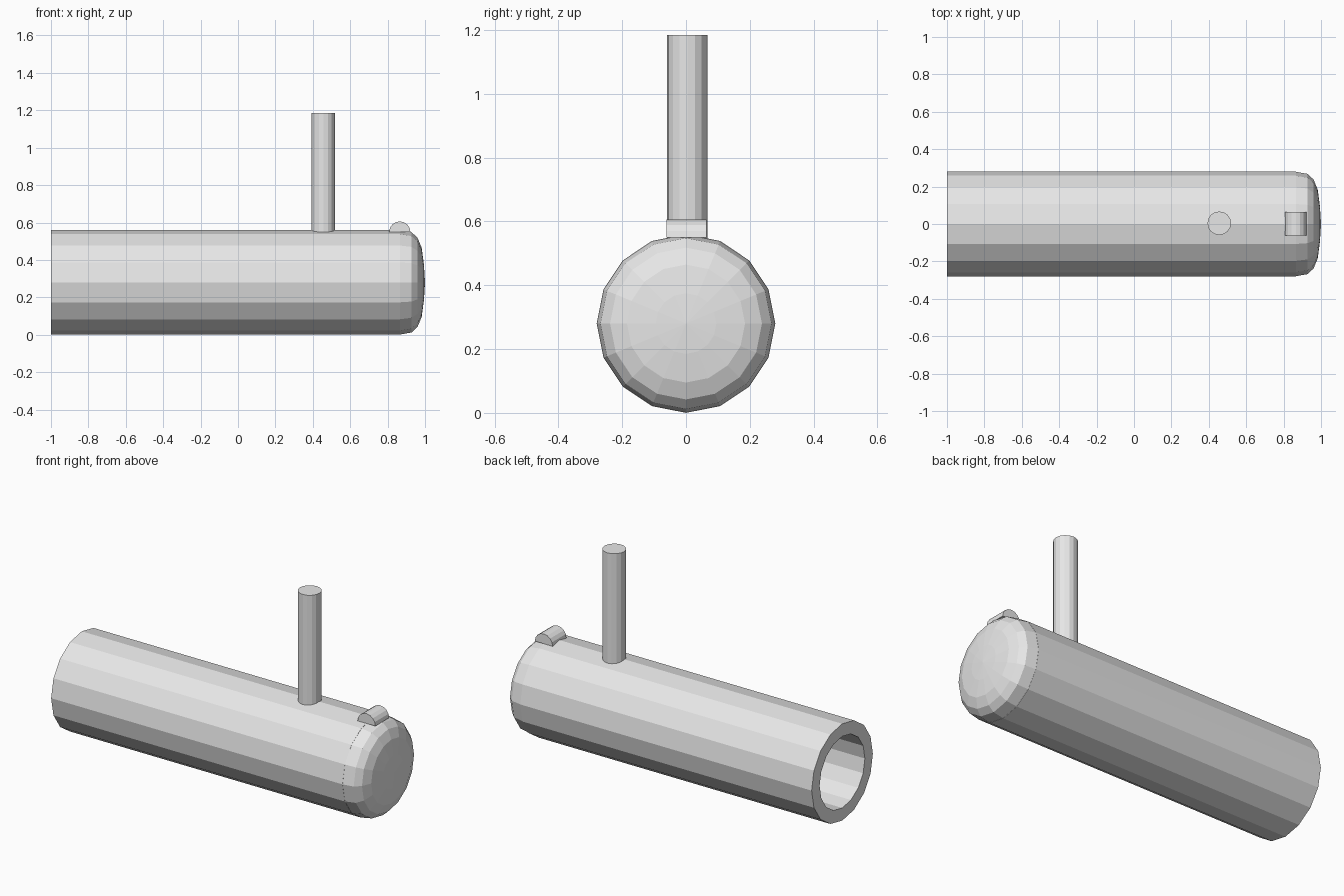
import bpy, bmesh, math
from mathutils import Vector

if "Cube" in bpy.data.objects:
    bpy.data.objects.remove(bpy.data.objects["Cube"])

SIDES = 16
RADIUS = 0.28      # tube radius, also the height of its axis
SEAM = 0.865       # where the end cap meets the tube

grey = bpy.data.materials.new("plain grey")
grey.diffuse_color = (0.8, 0.8, 0.8, 1)
grey.use_nodes = True
grey.node_tree.nodes["Principled BSDF"].inputs["Base Color"].default_value = grey.diffuse_color


def finish(name, bm):
    bmesh.ops.recalc_face_normals(bm, faces=bm.faces)
    mesh = bpy.data.meshes.new(name)
    bm.to_mesh(mesh)
    bm.free()
    mesh.materials.append(grey)
    obj = bpy.data.objects.new(name, mesh)
    bpy.context.collection.objects.link(obj)
    return obj


def ring(bm, x, r):
    """Circle of vertices around the tube axis."""
    steps = [2 * math.pi * i / SIDES for i in range(SIDES)]
    return [bm.verts.new((x, r * math.cos(a), RADIUS + r * math.sin(a))) for a in steps]


def bridge(bm, a, b):
    for i in range(SIDES):
        j = (i + 1) % SIDES
        bm.faces.new((a[i], a[j], b[j], b[i]))


def prism(name, points, offset):
    """Extrude a flat outline by an offset."""
    bm = bmesh.new()
    face = bm.faces.new([bm.verts.new(p) for p in points])
    ext = bmesh.ops.extrude_face_region(bm, geom=[face], use_keep_orig=True)
    moved = [v for v in ext["geom"] if isinstance(v, bmesh.types.BMVert)]
    bmesh.ops.translate(bm, verts=moved, vec=Vector(offset))
    return finish(name, bm)


# Hollow tube, open at the left end
bm = bmesh.new()
loops = [ring(bm, x, r) for x, r in
         [(-1, RADIUS), (SEAM, RADIUS), (SEAM, 0.207), (-1, 0.207)]]
for k in range(4):
    bridge(bm, loops[k], loops[(k + 1) % 4])
finish("tube", bm)

# Shallow domed cap at the right end
bm = bmesh.new()
profile = [(SEAM, 0.279), (0.928, 0.268), (0.96, 0.238), (0.982, 0.185), (0.994, 0.095)]
loops = [ring(bm, x, r) for x, r in profile]
for a, b in zip(loops, loops[1:]):
    bridge(bm, a, b)
tip = bm.verts.new((1.0, 0, RADIUS))
for i in range(SIDES):
    bm.faces.new((loops[-1][i], loops[-1][(i + 1) % SIDES], tip))
bm.faces.new(loops[0])
finish("end_cap", bm)

# Upright round handle
circle = [(0.456 + 0.063 * math.cos(2 * math.pi * i / SIDES),
           0.004 + 0.063 * math.sin(2 * math.pi * i / SIDES), 0.545) for i in range(SIDES)]
prism("handle", circle, (0, 0, 0.64))

# Half-round lug over the seam
half = [(SEAM + 0.057 * math.cos(math.pi * i / 8), -0.061,
         0.549 + 0.057 * math.sin(math.pi * i / 8)) for i in range(9)]
prism("lug", half, (0, 0.126, 0))
